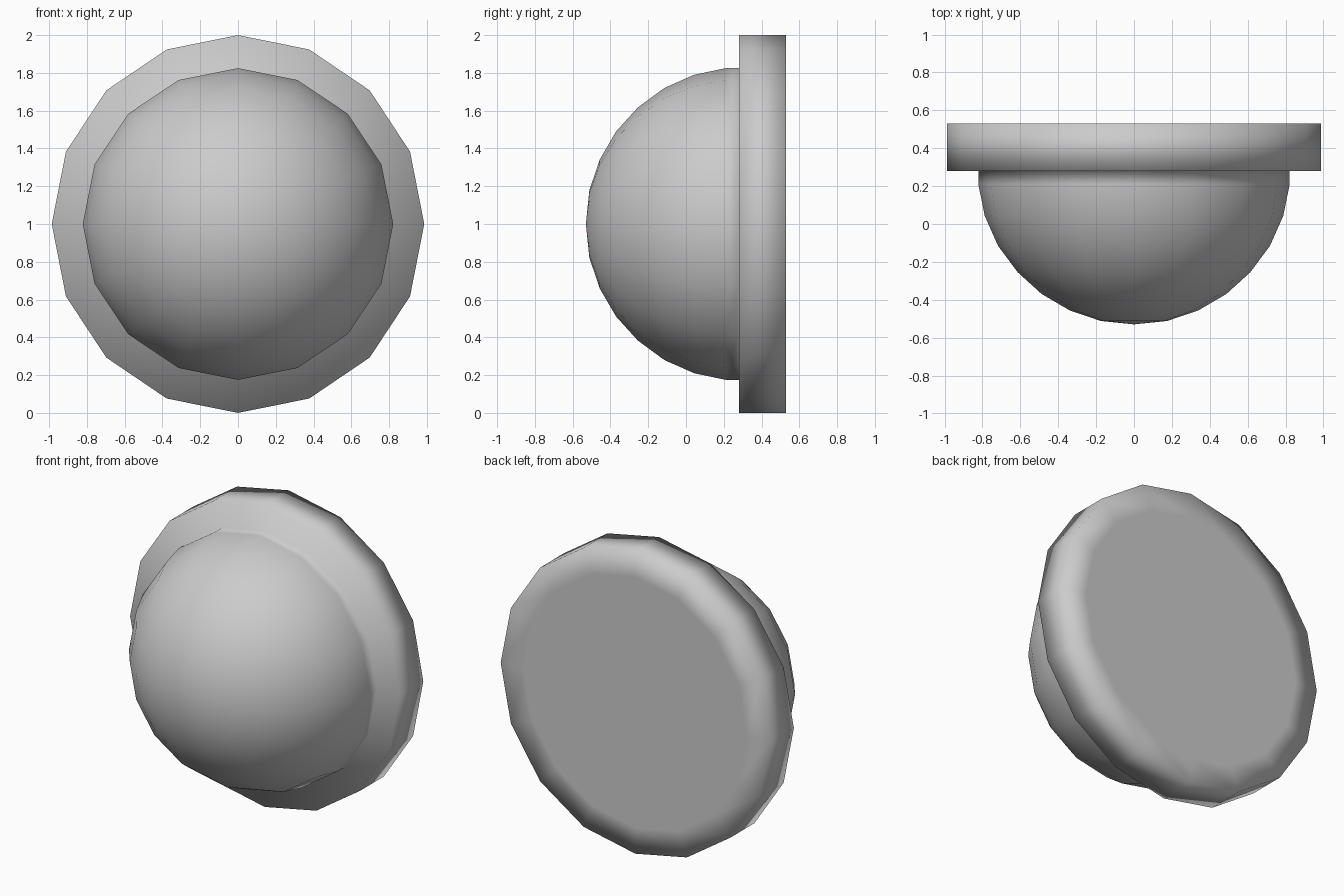
import bpy, bmesh, math

if "Cube" in bpy.data.objects:
    bpy.data.objects.remove(bpy.data.objects["Cube"])

SIDES = 16

# profile from dome tip to back inset: (y, x radius, z radius)
PROFILE = [
    (-0.512, 0.175, 0.177),
    (-0.457, 0.338, 0.341),
    (-0.37, 0.487, 0.49),
    (-0.255, 0.614, 0.617),
    (-0.115, 0.718, 0.72),
    (0.043, 0.788, 0.79),
    (0.21, 0.822, 0.825),
    (0.28, 0.822, 0.825),
    (0.28, 0.986, 1.0),
    (0.53, 0.986, 1.0),
    (0.53, 0.82, 0.83),
]


def build_domed_button():
    bm = bmesh.new()
    rings = []
    for y, rx, rz in PROFILE:
        ring = []
        for i in range(SIDES):
            a = 2 * math.pi * i / SIDES
            ring.append(bm.verts.new((rx * math.cos(a), y, 1 + rz * math.sin(a))))
        rings.append(ring)

    # walls between neighbouring rings
    for lower, upper in zip(rings, rings[1:]):
        for i in range(SIDES):
            j = (i + 1) % SIDES
            bm.faces.new((lower[i], lower[j], upper[j], upper[i]))

    # dome tip fan and flat back
    tip = bm.verts.new((0, -0.53, 1))
    for i in range(SIDES):
        bm.faces.new((tip, rings[0][(i + 1) % SIDES], rings[0][i]))
    bm.faces.new(rings[-1])

    bmesh.ops.recalc_face_normals(bm, faces=bm.faces)
    for f in bm.faces:
        f.smooth = True
    mesh = bpy.data.meshes.new("domed_button")
    bm.to_mesh(mesh)
    bm.free()
    obj = bpy.data.objects.new("domed_button", mesh)
    bpy.context.collection.objects.link(obj)


build_domed_button()
